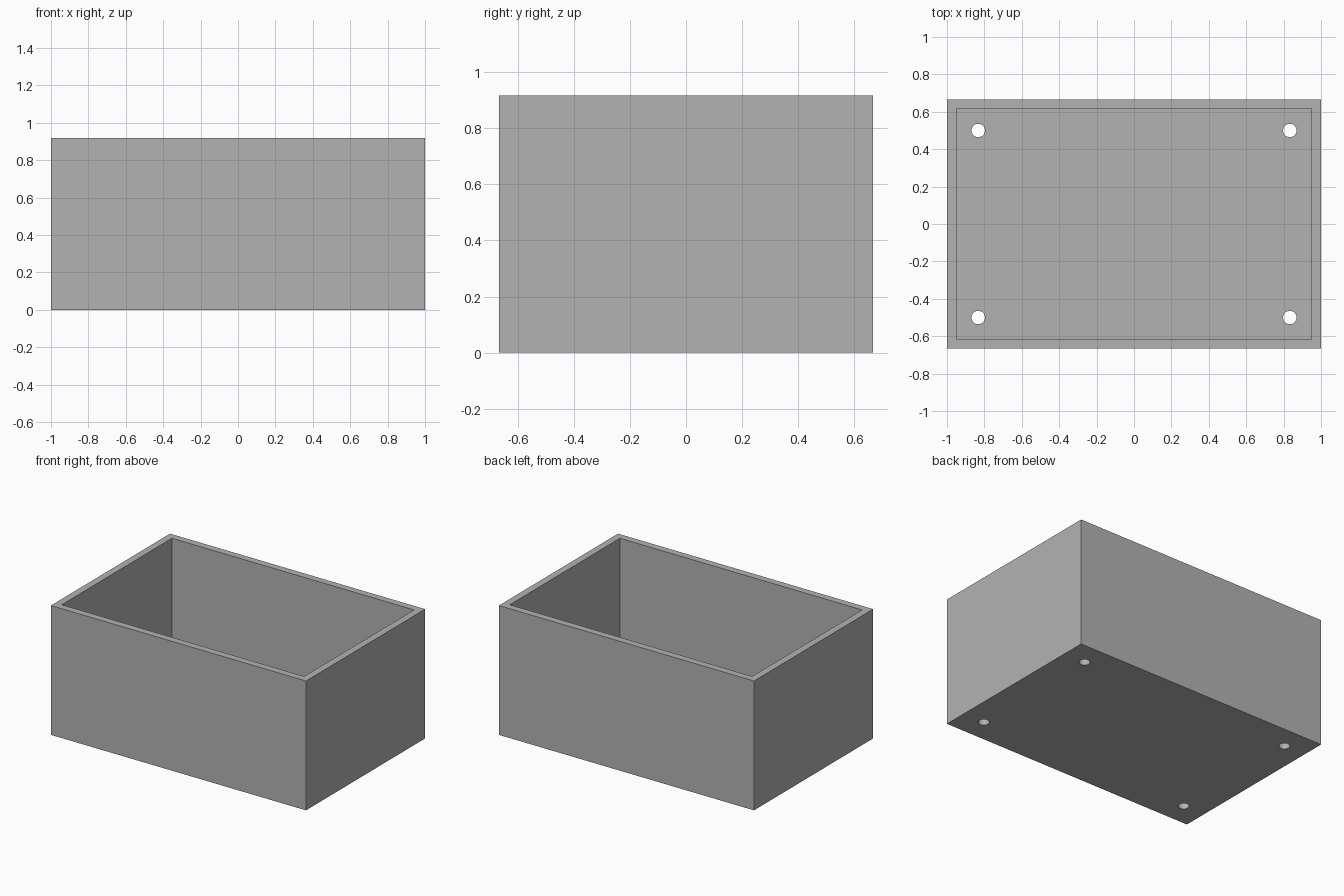
import bpy

if "Cube" in bpy.data.objects:
    bpy.data.objects.remove(bpy.data.objects["Cube"], do_unlink=True)

LENGTH, WIDTH, HEIGHT = 2.0, 4 / 3, 0.917
WALL = 0.05
HOLE_X, HOLE_Y, HOLE_RADIUS = 0.833, 0.5, 0.036

grey = bpy.data.materials.new("plain grey")
grey.use_nodes = True
colour = (0.45, 0.45, 0.45, 1)
grey.diffuse_color = colour
grey.node_tree.nodes["Principled BSDF"].inputs["Base Color"].default_value = colour


def add_box(name, size, bottom):
    bpy.ops.mesh.primitive_cube_add(size=1, location=(0, 0, bottom + size[2] / 2))
    box = bpy.context.object
    box.name = name
    box.scale = size
    bpy.ops.object.transform_apply(location=True, rotation=False, scale=True)
    box.data.materials.append(grey)
    return box


def cut(target, cutter):
    cutter.hide_render = True
    boolean = target.modifiers.new("cut", "BOOLEAN")
    boolean.operation = "DIFFERENCE"
    boolean.solver = "EXACT"
    boolean.object = cutter
    bpy.context.view_layer.objects.active = target
    bpy.ops.object.modifier_apply(modifier=boolean.name)
    bpy.data.objects.remove(cutter, do_unlink=True)


# Open-topped box with even walls and floor
box = add_box("open_box", (LENGTH, WIDTH, HEIGHT), 0)
cut(box, add_box("cavity_cutter", (LENGTH - 2 * WALL, WIDTH - 2 * WALL, HEIGHT), WALL))

# Round through-hole near each floor corner
for side_x in (-1, 1):
    for side_y in (-1, 1):
        bpy.ops.mesh.primitive_cylinder_add(
            vertices=48, radius=HOLE_RADIUS, depth=4 * WALL,
            location=(side_x * HOLE_X, side_y * HOLE_Y, 0))
        hole = bpy.context.object
        hole.name = "hole_cutter"
        hole.data.materials.append(grey)
        cut(box, hole)

# Smooth hole walls, crisp box edges
bpy.ops.object.select_all(action="DESELECT")
box.select_set(True)
bpy.context.view_layer.objects.active = box
bpy.ops.object.shade_smooth_by_angle()
